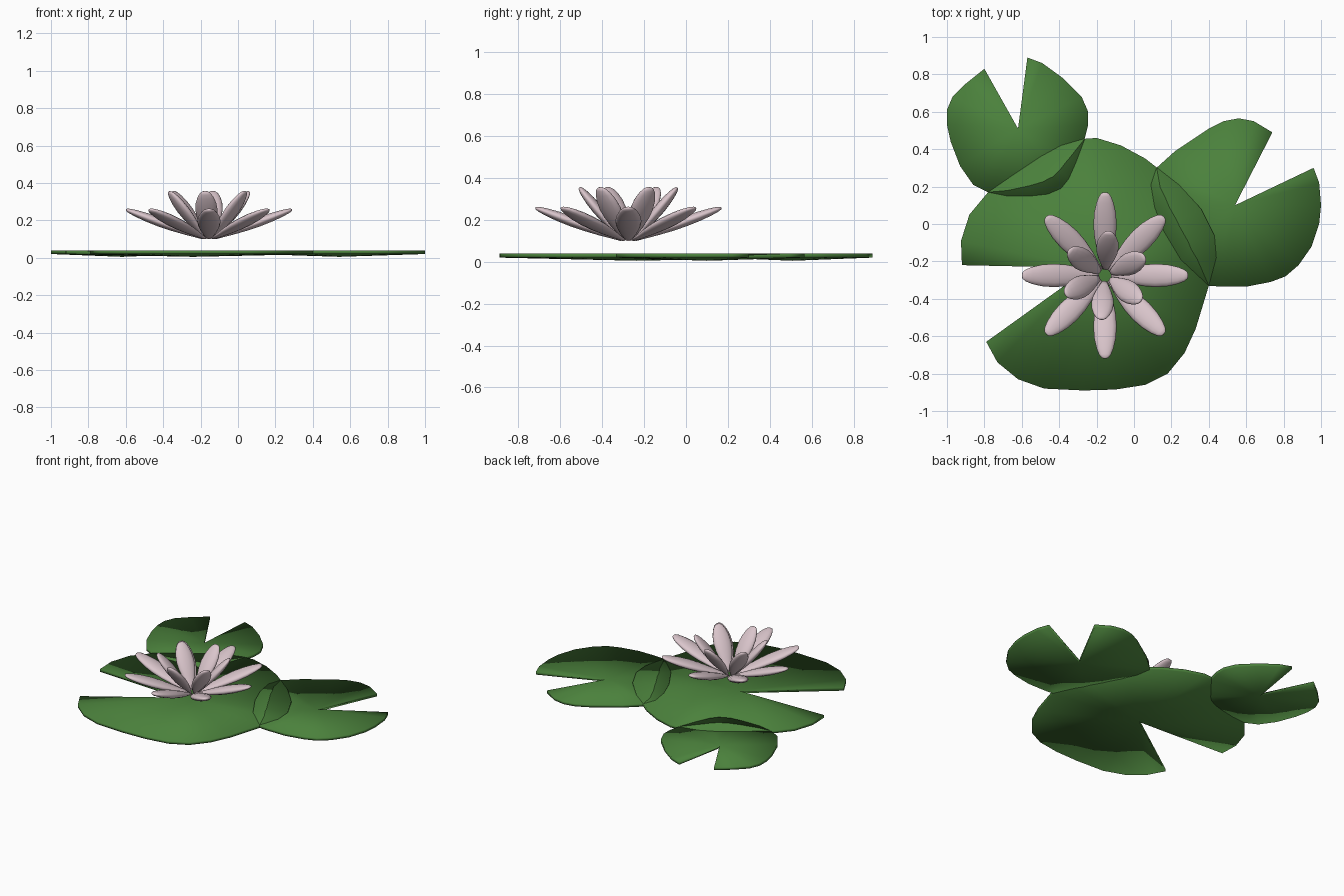
import bpy, bmesh
from math import sin, cos, pi, radians, hypot, atan2
from mathutils import Vector, Matrix

if "Cube" in bpy.data.objects:
    bpy.data.objects.remove(bpy.data.objects["Cube"], do_unlink=True)


def material(name, rgb):
    mat = bpy.data.materials.new(name)
    mat.use_nodes = True
    mat.diffuse_color = (*rgb, 1)
    mat.node_tree.nodes["Principled BSDF"].inputs["Base Color"].default_value = (*rgb, 1)
    return mat


LEAF = material("leaf green", (0.07, 0.22, 0.045))
PETAL = material("pale pink", (0.70, 0.56, 0.60))


def finish(bm, name, mat):
    bmesh.ops.recalc_face_normals(bm, faces=bm.faces)
    for face in bm.faces:
        face.smooth = True
    mesh = bpy.data.meshes.new(name)
    bm.to_mesh(mesh)
    bm.free()
    mesh.materials.append(mat)
    obj = bpy.data.objects.new(name, mesh)
    bpy.context.collection.objects.link(obj)
    return obj


# Lily pads: shallow notched dishes, fanned out from the notch point
RIM, DIP, THICK = 0.04, 0.015, 0.02


def lily_pad(name, notch, rim):
    bm = bmesh.new()
    layers = []
    for drop in (0, THICK):
        hub = bm.verts.new((*notch, RIM - DIP - drop))
        edge = [bm.verts.new((x, y, RIM - drop)) for x, y in rim]
        for a, b in zip(edge, edge[1:]):
            bm.faces.new((hub, a, b))
        layers.append([hub] + edge)
    top, bottom = layers
    for i in range(len(top)):
        j = (i + 1) % len(top)
        bm.faces.new((top[i], top[j], bottom[j], bottom[i]))
    return finish(bm, name, LEAF)


lily_pad("large_lily_pad", (-.24, -.235), [
    (-.92, -.22), (-.925, -.09), (-.88, .05), (-.78, .17), (-.65, .26),
    (-.5, .36), (-.39, .42), (-.27, .455), (-.2, .46), (-.07, .42),
    (.06, .35), (.24, .21), (.36, .08), (.43, -.06), (.44, -.18),
    (.4, -.33), (.33, -.56), (.27, -.69), (.18, -.8), (.06, -.86),
    (-.1, -.885), (-.27, -.89), (-.48, -.88), (-.62, -.83), (-.73, -.74),
    (-.79, -.63)])

lily_pad("back_lily_pad", (-.62, .51), [
    (-.57, .89), (-.49, .86), (-.38, .78), (-.28, .68), (-.245, .6),
    (-.245, .53), (-.265, .45), (-.31, .33), (-.35, .24), (-.39, .19),
    (-.46, .16), (-.55, .15), (-.68, .15), (-.78, .17), (-.86, .21),
    (-.93, .31), (-.98, .44), (-1, .53), (-1, .61), (-.97, .68),
    (-.9, .75), (-.8, .83)])

lily_pad("left_lily_pad", (.54, .1), [
    (.96, .3), (.99, .22), (1, .1), (.99, 0), (.95, -.12), (.88, -.22),
    (.81, -.28), (.73, -.31), (.6, -.335), (.47, -.335), (.4, -.33),
    (.25, -.19), (.16, -.04), (.11, .09), (.09, .21), (.12, .3),
    (.22, .39), (.4, .51), (.48, .55), (.56, .565), (.64, .55), (.74, .49)])

# Flower: two rings of flattened petals with a narrow base and a blunt tip
CENTRE = Vector((-.155, -.275, 0))
PROFILE = [(0, .25), (.1, .42), (.25, .7), (.42, .92), (.58, 1), (.74, .92),
           (.87, .72), (.95, .5), (.99, .28)]
SIDES = 14


def petal(name, turn, start, end, width, thick):
    """A petal rising from start to end, both given as (radius, height)."""
    run, rise = end[0] - start[0], end[1] - start[1]
    length = hypot(run, rise)
    bm = bmesh.new()
    rings = []
    for t, w in PROFILE:
        rings.append([bm.verts.new((t * length,
                                    w * width / 2 * cos(2 * pi * k / SIDES),
                                    w * thick / 2 * sin(2 * pi * k / SIDES)))
                      for k in range(SIDES)])
    for a, b in zip(rings, rings[1:]):
        for k in range(SIDES):
            n = (k + 1) % SIDES
            bm.faces.new((a[k], a[n], b[n], b[k]))
    base = bm.verts.new((-.01 * length, 0, 0))
    tip = bm.verts.new((length, 0, 0))
    for ring, pole in ((rings[0], base), (rings[-1], tip)):
        for k in range(SIDES):
            bm.faces.new((ring[k], ring[(k + 1) % SIDES], pole))
    place = (Matrix.Translation(CENTRE) @ Matrix.Rotation(turn, 4, "Z")
             @ Matrix.Translation((start[0], 0, start[1]))
             @ Matrix.Rotation(-atan2(rise, run), 4, "Y"))
    bmesh.ops.transform(bm, matrix=place, verts=bm.verts)
    return finish(bm, name, PETAL)


for i in range(8):
    petal(f"outer_petal_{i + 1}", radians(45 * i),
          (.035, .105), (.445, .258), .125, .05)
for i in range(6):
    petal(f"inner_petal_{i + 1}", radians(25 + 60 * i),
          (.035, .115), (.235, .355), .12, .05)
